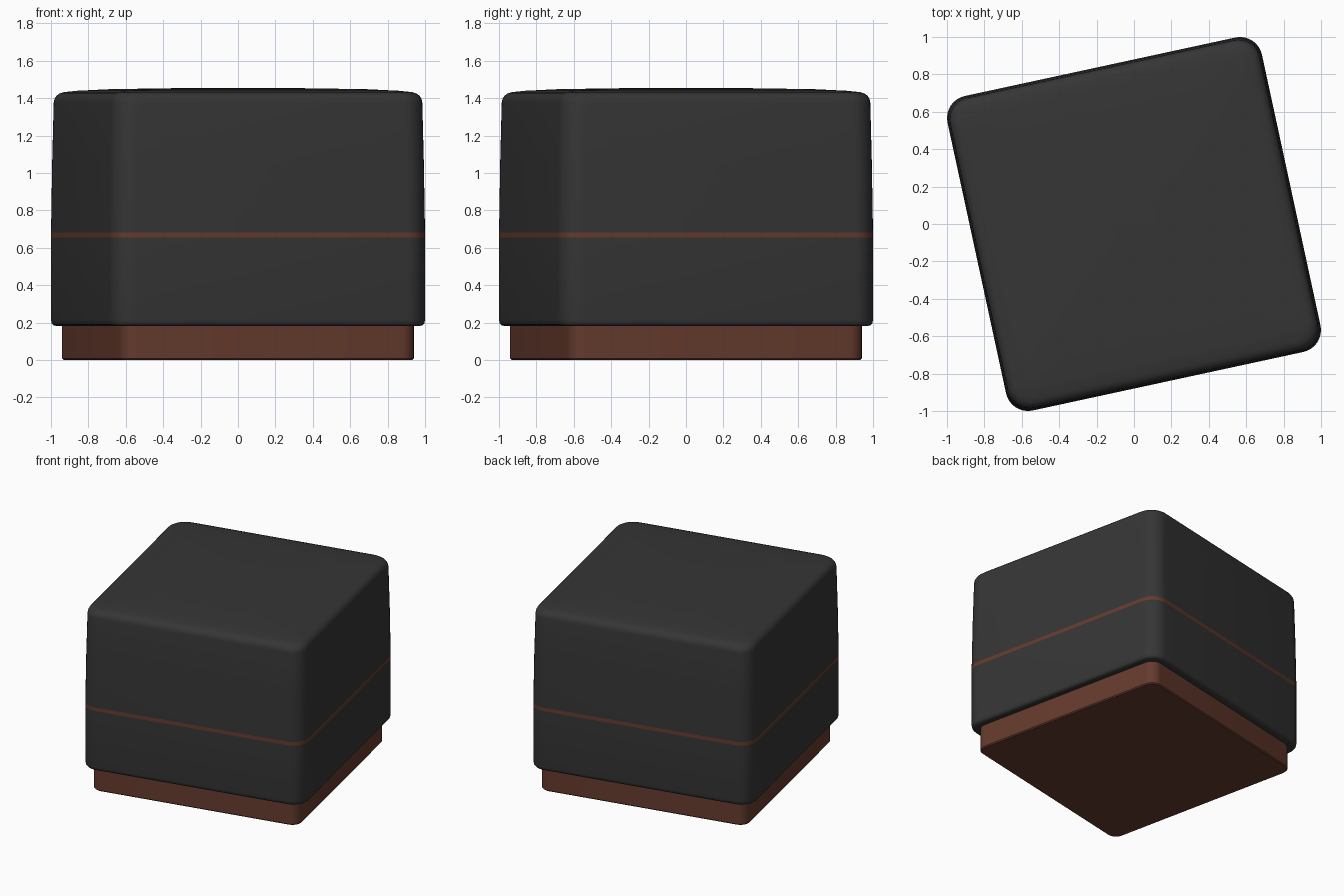
import bpy, bmesh, math

if "Cube" in bpy.data.objects:
    bpy.data.objects.remove(bpy.data.objects["Cube"])

TURN = math.radians(12.2)


def material(name, colour):
    m = bpy.data.materials.new(name)
    m.diffuse_color = (*colour, 1)
    m.use_nodes = True
    m.node_tree.nodes["Principled BSDF"].inputs["Base Color"].default_value = m.diffuse_color
    return m


CHARCOAL = material("charcoal fabric", (0.036, 0.036, 0.036))
WOOD = material("brown wood", (0.130, 0.043, 0.026))


def outline(half, radius, z, steps=8):
    """Rounded square, turned about z."""
    pts = []
    for c in range(4):
        mid = math.pi / 4 + c * math.pi / 2
        cx = math.copysign(half - radius, math.cos(mid))
        cy = math.copysign(half - radius, math.sin(mid))
        for i in range(steps + 1):
            a = c * math.pi / 2 + i / steps * math.pi / 2
            x, y = cx + radius * math.cos(a), cy + radius * math.sin(a)
            pts.append((x * math.cos(TURN) - y * math.sin(TURN),
                        x * math.sin(TURN) + y * math.cos(TURN), z))
    return pts


def stack(name, rings, mats, stripe=None):
    """Skin a list of (half width, corner radius, height) rings."""
    bm = bmesh.new()
    loops = [[bm.verts.new(p) for p in outline(*r)] for r in rings]
    bm.faces.new(loops[0][::-1])
    bm.faces.new(loops[-1])
    n = len(loops[0])
    for a, b in zip(loops, loops[1:]):
        for i in range(n):
            j = (i + 1) % n
            bm.faces.new((a[i], a[j], b[j], b[i]))
    for f in bm.faces:
        if stripe and stripe[0] < f.calc_center_median().z < stripe[1]:
            f.material_index = 1
    mesh = bpy.data.meshes.new(name)
    bm.to_mesh(mesh)
    bm.free()
    for m in mats:
        mesh.materials.append(m)
    ob = bpy.data.objects.new(name, mesh)
    bpy.context.collection.objects.link(ob)
    bpy.ops.object.select_all(action='DESELECT')
    ob.select_set(True)
    bpy.context.view_layer.objects.active = ob
    bpy.ops.object.shade_smooth_by_angle(angle=math.radians(40))
    return ob


# Wooden plinth
stack("plinth", [(0.795, 0.07, 0.0), (0.803, 0.078, 0.008),
                 (0.803, 0.078, 0.19)], [WOOD])

# Upholstered body with softened rims, slightly domed top and a trim band
stack("upholstered_body", [
    (0.835, 0.10, 0.183), (0.849, 0.11, 0.187), (0.857, 0.118, 0.197),
    (0.860, 0.12, 0.215), (0.860, 0.12, 0.655), (0.860, 0.12, 0.683),
    (0.855, 0.12, 1.05), (0.848, 0.12, 1.375), (0.845, 0.12, 1.395),
    (0.836, 0.12, 1.413), (0.822, 0.12, 1.425), (0.800, 0.12, 1.433),
    (0.74, 0.12, 1.440), (0.60, 0.12, 1.448), (0.35, 0.10, 1.453),
    (0.12, 0.05, 1.455)], [CHARCOAL, WOOD], stripe=(0.655, 0.683))
